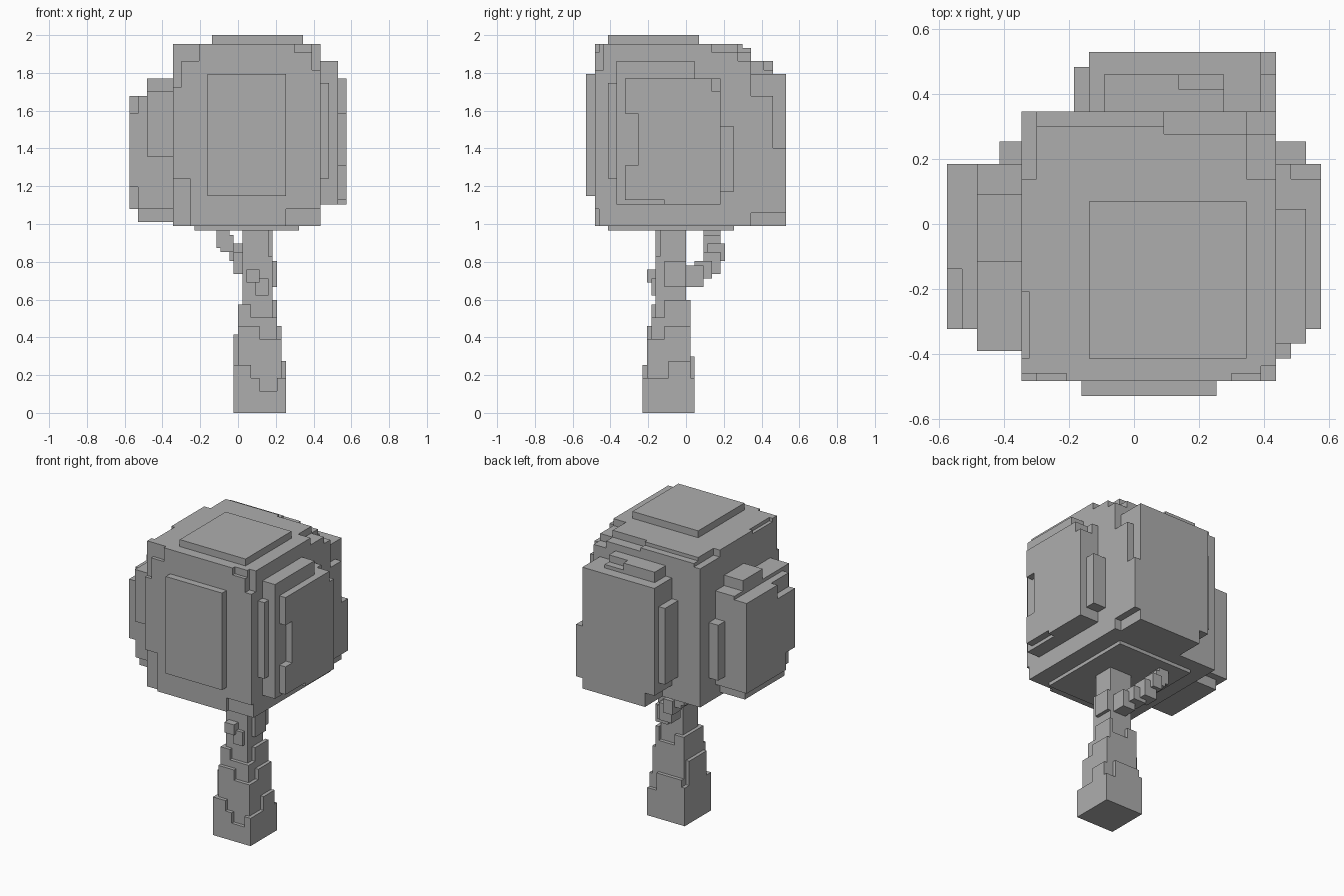
import bpy, bmesh
from itertools import product

cube = bpy.data.objects.get("Cube")
if cube:
    bpy.data.objects.remove(cube, do_unlink=True)

UNIT = 2 / 87  # edge of one block

grey = bpy.data.materials.new("plain_grey")
grey.use_nodes = True
colour = (0.42, 0.42, 0.42, 1)
grey.diffuse_color = colour
next(n for n in grey.node_tree.nodes if n.type == "BSDF_PRINCIPLED").inputs["Base Color"].default_value = colour


class Blocks:
    """A set of unit blocks, filled and carved box by box, then skinned."""

    def __init__(self):
        self.cells = set()

    def box(self, x, y, z):
        return set(product(range(*x), range(*y), range(*z)))

    def add(self, x, y, z):
        self.cells |= self.box(x, y, z)

    def cut(self, x, y, z):
        self.cells -= self.box(x, y, z)

    def build(self, name):
        bm = bmesh.new()
        verts = {}

        def vert(p):
            if p not in verts:
                verts[p] = bm.verts.new([c * UNIT for c in p])
            return verts[p]

        for cell in self.cells:
            for axis, side in product(range(3), (0, 1)):
                near = list(cell)
                near[axis] += 2 * side - 1
                if tuple(near) in self.cells:
                    continue
                u, v = (axis + 1) % 3, (axis + 2) % 3
                ring = []
                for du, dv in ((0, 0), (1, 0), (1, 1), (0, 1)):
                    p = list(cell)
                    p[axis] += side
                    p[u] += du
                    p[v] += dv
                    ring.append(vert(tuple(p)))
                bm.faces.new(ring if side else ring[::-1])
        bmesh.ops.dissolve_limit(bm, angle_limit=0.01, verts=bm.verts[:], edges=bm.edges[:])
        mesh = bpy.data.meshes.new(name)
        bm.to_mesh(mesh)
        bm.free()
        mesh.materials.append(grey)
        bpy.context.collection.objects.link(bpy.data.objects.new(name, mesh))


# Crown: core with clipped corners
crown = Blocks()
crown.add((-15, 19), (-21, 15), (43, 85))
crown.cut((15, 19), (6, 15), (83, 85))
crown.cut((4, 19), (12, 15), (83, 85))
crown.cut((15, 19), (12, 15), (81, 85))
crown.cut((-15, -13), (6, 15), (83, 85))
crown.cut((-13, 4), (13, 15), (84, 85))
crown.cut((-15, -14), (-18, -9), (84, 85))
crown.cut((-15, -13), (-21, -20), (75, 85))
crown.cut((-13, -9), (-21, -20), (81, 85))
crown.cut((-15, -11), (-21, -20), (43, 54))
crown.cut((13, 19), (-21, -20), (83, 85))
crown.cut((17, 19), (-21, -19), (79, 85))
crown.cut((11, 19), (-21, -20), (43, 47))

# Raised plates on top, bottom and front
crown.add((-6, 15), (-18, 3), (85, 87))
crown.add((-10, 14), (-18, 11), (42, 43))
crown.add((-7, 11), (-23, -21), (50, 78))

# Lobe on the +x side
crown.add((19, 23), (-16, 2), (48, 81))
crown.add((19, 25), (-14, 8), (48, 77))
crown.cut((23, 25), (-14, -11), (57, 69))
crown.cut((21, 25), (6, 8), (74, 77))
crown.cut((23, 25), (-14, -5), (48, 49))
crown.add((19, 23), (8, 11), (51, 66))
crown.add((19, 21), (-18, -16), (54, 76))

# Lobe on the -x side
crown.add((-25, -15), (-14, 8), (47, 73))
crown.cut((-25, -23), (-14, -6), (69, 73))
crown.cut((-25, -23), (-14, -10), (47, 52))
crown.add((-21, -15), (-17, 8), (59, 74))
crown.add((-21, -15), (-5, 4), (74, 77))
crown.add((-23, -15), (-12, 6), (44, 52))
crown.add((-18, -15), (8, 11), (50, 66))

# Lobe at the back
crown.add((-6, 17), (15, 23), (43, 78))
crown.add((17, 19), (15, 23), (46, 73))
crown.cut((17, 19), (20, 23), (61, 73))
crown.cut((-6, -3), (15, 23), (43, 47))
crown.add((-8, -6), (15, 21), (50, 72))
crown.add((-4, 12), (15, 20), (78, 81))
crown.cut((6, 12), (18, 20), (79, 81))
crown.build("crown")

# Trunk: stepped tiers with ragged bark edges
trunk = Blocks()
trunk.add((-1, 11), (-10, 2), (0, 8))
trunk.cut((5, 9), (-10, -9), (5, 8))
trunk.add((-1, 3), (-10, 2), (8, 11))
trunk.add((-1, 0), (-8, 0), (11, 18))
trunk.add((10, 11), (-4, 1), (8, 12))
trunk.add((0, 8), (1, 2), (8, 13))
trunk.add((0, 10), (-9, 1), (8, 17))
trunk.add((0, 5), (-9, 1), (17, 20))
trunk.add((9, 10), (-5, 1), (17, 20))
trunk.add((0, 9), (-8, 1), (17, 22))
trunk.add((0, 3), (-8, 1), (22, 25))
trunk.add((8, 9), (-5, 1), (22, 26))
trunk.add((1, 8), (-7, 0), (22, 42))
trunk.add((8, 9), (-5, 0), (29, 35))
trunk.cut((7, 8), (-7, -6), (36, 42))
# Knot on the front
trunk.add((2, 5), (-9, -7), (30, 33))
trunk.add((4, 7), (-8, -7), (27, 31))
trunk.build("trunk")

# Branch climbing towards the back
branch = Blocks()
branch.add((3, 7), (0, 4), (29, 34))
branch.add((1, 5), (2, 6), (31, 35))
branch.add((-1, 3), (4, 8), (32, 37))
branch.add((-2, 1), (5, 9), (35, 39))
branch.add((-4, -1), (4, 8), (37, 41))
branch.add((-5, -2), (4, 8), (38, 42))
branch.build("branch")
